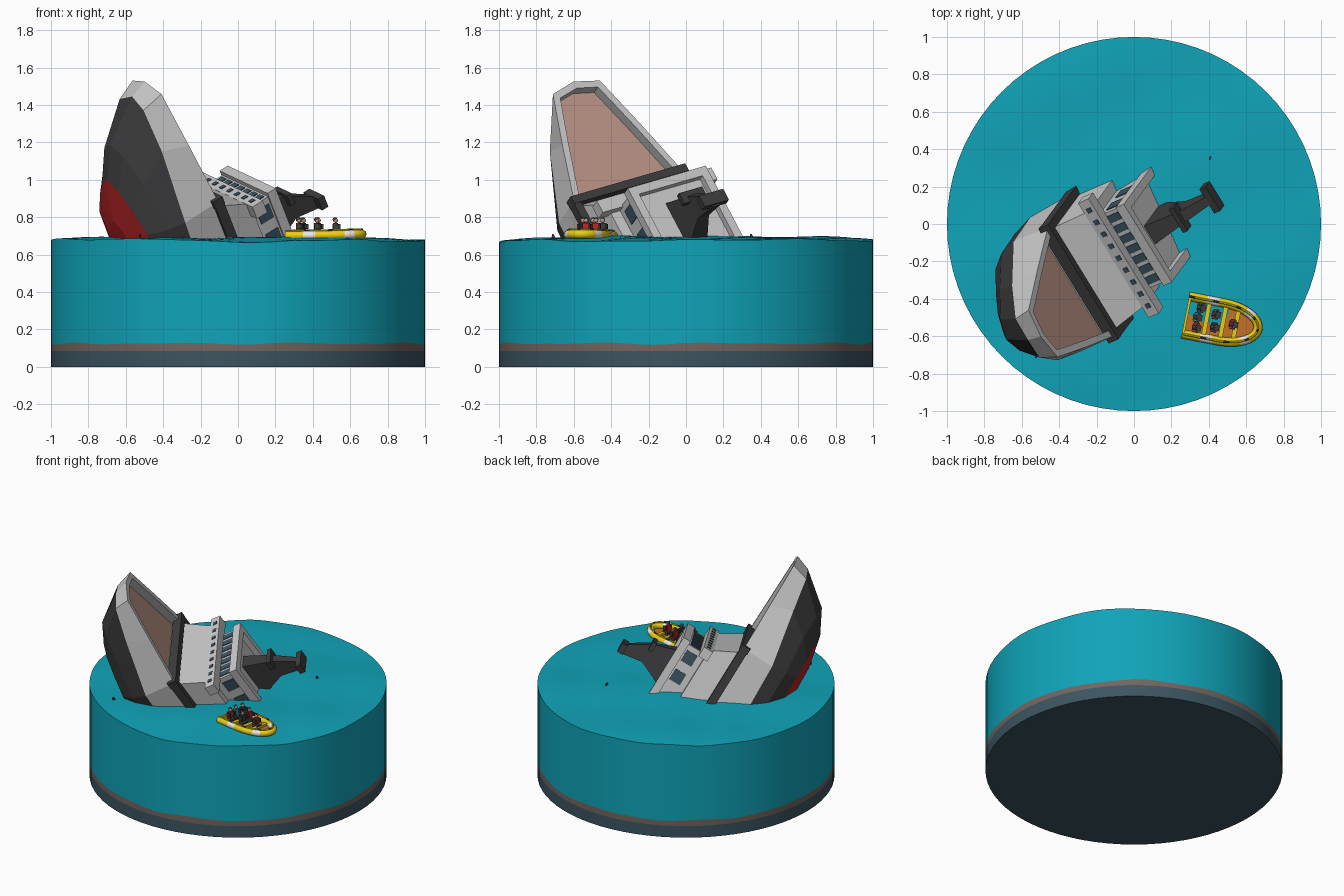
import bpy, bmesh, math
from mathutils import Matrix, Vector

if "Cube" in bpy.data.objects:
    bpy.data.objects.remove(bpy.data.objects["Cube"])

def mat(name, r, g, b):
    m = bpy.data.materials.new(name)
    m.diffuse_color = (r, g, b, 1)
    m.use_nodes = True
    m.node_tree.nodes["Principled BSDF"].inputs["Base Color"].default_value = m.diffuse_color
    return m

WATER = mat("sea_teal", 0.005, 0.37, 0.48)
SLATE = mat("slate_blue", 0.045, 0.09, 0.12)
SAND = mat("seabed_brown", 0.17, 0.13, 0.115)
GREY = mat("light_grey", 0.58, 0.58, 0.58)
DARK = mat("charcoal", 0.045, 0.045, 0.047)
RED = mat("hull_red", 0.50, 0.018, 0.02)
DECK = mat("deck_pink", 0.50, 0.30, 0.24)
YELLOW = mat("raft_yellow", 0.80, 0.62, 0.01)
WHITE = mat("white", 0.80, 0.80, 0.78)
ORANGE = mat("raft_orange", 0.55, 0.16, 0.02)

def build(name, verts, faces, mats, idx=None, M=Matrix(), smooth=False):
    me = bpy.data.meshes.new(name)
    me.from_pydata([M @ Vector(v) for v in verts], [], faces)
    for m in mats:
        me.materials.append(m)
    if idx:
        me.polygons.foreach_set("material_index", idx)
    bm = bmesh.new()
    bm.from_mesh(me)
    bmesh.ops.recalc_face_normals(bm, faces=bm.faces)
    bm.to_mesh(me)
    bm.free()
    ob = bpy.data.objects.new(name, me)
    bpy.context.collection.objects.link(ob)
    if smooth:
        bpy.ops.object.select_all(action='DESELECT')
        ob.select_set(True)
        bpy.context.view_layer.objects.active = ob
        bpy.ops.object.shade_smooth_by_angle(angle=math.radians(40))
    return ob

BOX_FACES = [(0, 1, 2, 3), (4, 7, 6, 5), (0, 4, 5, 1), (1, 5, 6, 2), (2, 6, 7, 3), (3, 7, 4, 0)]

def box(name, x, y, z, m, M, top=None):
    """Box from (min, max) ranges; top gives other x, y ranges for the upper end."""
    tx, ty = top or (x, y)
    v = [(x[0], y[0], z[0]), (x[1], y[0], z[0]), (x[1], y[1], z[0]), (x[0], y[1], z[0]),
         (tx[0], ty[0], z[1]), (tx[1], ty[0], z[1]), (tx[1], ty[1], z[1]), (tx[0], ty[1], z[1])]
    return build(name, v, BOX_FACES, [m], None, M)

# ---------- sea and base disc ----------
N = 72
def sea_z(x, y):
    r = math.hypot(x, y)
    return (0.69 - 0.012 * r ** 6 + 0.006 * math.sin(5 * x + 3 * y + 1) + 0.005 * math.sin(8 * y - 4 * x)
            + 0.003 * math.sin(13 * x + 9 * y))

def ring(r, zf):
    pts = [(r * math.cos(2 * math.pi * i / N), r * math.sin(2 * math.pi * i / N)) for i in range(N)]
    return [(x, y, zf(x, y)) for x, y in pts]

def bed_z(x, y):
    a = math.atan2(y, x)
    return 0.125 + 0.004 * math.sin(9 * a) + 0.003 * math.sin(14 * a + 1)

def stack(name, rings, m):
    v = [p for r in rings for p in r]
    f = [(k * N + i, k * N + (i + 1) % N, (k + 1) * N + (i + 1) % N, (k + 1) * N + i)
         for k in range(len(rings) - 1) for i in range(N)]
    f += [tuple(range(N)), tuple(range((len(rings) - 1) * N, len(rings) * N))]
    return build(name, v, f, [m], None, Matrix(), True)

flat = lambda z: (lambda x, y: z)
stack("base_disc", [ring(1, flat(0)), ring(1, flat(0.085))], SLATE)
stack("seabed_layer", [ring(1, flat(0.085)), ring(1, bed_z)], SAND)
stack("sea", [ring(1, bed_z)] + [ring(r / 16, sea_z) for r in range(16, 0, -1)], WATER)

# ---------- ship frame: x forward to the bow, y sideways, z up from the deck ----------
F = Vector((-0.323, -0.441, 0.838)).normalized()
S = Vector((0.51, -0.83, -0.24))
S = (S - F * S.dot(F)).normalized()
U = F.cross(S)
SHIP = Matrix((F, S, U)).transposed().to_4x4()
SHIP.translation = (-0.283, -0.308, 0.967)

# hull: half outlines per level, from the stem to the stern
LEVELS = [
    [(.667, 0, 0), (.63, .152, 0), (.33, .25, 0), (0, .35, 0), (-.7, .35, 0)],
    [(.63, 0, -.10), (.59, .125, -.12), (.38, .24, -.155), (0, .355, -.225), (-.7, .355, -.25)],
    [(.45, 0, -.32), (.40, .10, -.315), (.25, .21, -.31), (0, .32, -.33), (-.7, .33, -.34)],
    [(.28, 0, -.41), (.23, .085, -.41), (.13, .17, -.41), (0, .255, -.41), (-.7, .27, -.41)],
    [(.05, 0, -.46), (.03, .02, -.46), (0, .06, -.46), (-.1, .12, -.46), (-.7, .15, -.46)]]

def full(half):
    return [(x, -y, z) for x, y, z in reversed(half[1:])] + half

verts = [p for lv in LEVELS for p in full(lv)]
faces, idx = [], []
for k in range(4):
    for i in range(8):
        faces.append((k * 9 + i, k * 9 + i + 1, k * 9 + i + 10, k * 9 + i + 9))
        idx.append((0, 1, 1, 2)[k])
faces += [tuple(range(36, 45)), (0, 9, 18, 27, 36, 44, 35, 26, 17, 8)]
idx += [2, 1]
# bulwark rim, inner wall and sunken deck
inner = [(.625, 0, 0), (.597, .122, 0), (.32, .214, 0), (.0, .312, 0)]
b = len(verts)
verts += full(inner) + [(x, y, -.06) for x, y, z in full(inner)]
for i in range(6):
    faces += [(i + 1, i + 2, b + i + 1, b + i), (b + i, b + i + 1, b + i + 8, b + i + 7)]
    idx += [0, 0]
faces.append(tuple(range(b + 7, b + 14)))
idx.append(3)
build("hull", verts, faces, [GREY, DARK, RED, DECK], idx, SHIP)

# black fender across the deck and along both sides
box("fender_front", (-.02, .025), (-.37, .37), (-.04, .025), DARK, SHIP)
for s in (-1, 1):
    box("fender_side", (-.7, .02), sorted((s * .325, s * .37)), (-.035, .022), DARK, SHIP)

# deckhouse, bridge ledge, bridge and roof parapet
box("deckhouse", (-.75, 0), (-.335, .335), (-.06, .19), GREY, SHIP, ((-.75, -.14), (-.30, .30)))
box("bridge_ledge", (-.20, -.125), (-.37, .37), (.165, .235), GREY, SHIP)
box("bridge", (-.72, -.19), (-.24, .24), (.18, .34), GREY, SHIP)
box("roof_parapet_front", (-.215, -.165), (-.252, .252), (.325, .38), GREY, SHIP)
for s in (-1, 1):
    box("roof_parapet_side", (-.72, -.20), sorted((s * .205, s * .252)), (.325, .38), GREY, SHIP)
    for f in (-.27, -.42):
        box("side_window", (f - .042, f + .042), sorted((s * .238, s * .245)), (.232, .315), SLATE, SHIP)
for i in range(9):
    y = (i - 4) * .077
    box("ledge_window", (-.128, -.121), (y - .014, y + .014), (.187, .215), SLATE, SHIP)
for i in range(7):
    y = (i - 3) * .066
    box("bridge_window", (-.192, -.185), (y - .022, y + .022), (.238, .312), SLATE, SHIP)

# mast with two cross bars
box("mast_base", (-.58, -.29), (-.06, .06), (.33, .52), DARK, SHIP, ((-.50, -.36), (-.035, .035)))
box("mast_top", (-.50, -.36), (-.035, .035), (.52, .69), DARK, SHIP, ((-.53, -.465), (-.022, .022)))
box("mast_bar_low", (-.40, -.335), (-.075, .075), (.50, .53), DARK, SHIP)
box("mast_bar_high", (-.52, -.45), (-.078, .078), (.66, .70), DARK, SHIP)

# ---------- life raft: x forward, y sideways ----------
RAFT = Matrix.Translation((.275, -.487, .692)) @ Matrix.Rotation(math.radians(-11), 4, 'Z')
half = [(.197 * i / 6, .102) for i in range(6)]
half += [(.197 + .198 * math.sin(a), .102 * math.cos(a)) for a in [i * math.pi / 20 for i in range(11)]]
path = half + [(x, -y) for x, y in reversed(half[:-1])]

def tube(name, r, z0, mats, rule, sides=10):
    v, f, ix, n = [], [], [], len(path)
    for i, (x, y) in enumerate(path):
        p, q = path[max(i - 1, 0)], path[min(i + 1, n - 1)]
        t = Vector((q[0] - p[0], q[1] - p[1], 0)).normalized()
        side = Vector((t.y, -t.x, 0))
        c = Vector((x, y, z0 + .05 * x * x))
        for k in range(sides):
            a = 2 * math.pi * k / sides
            v.append(c + side * r * math.cos(a) + Vector((0, 0, r * math.sin(a))))
    for i in range(n - 1):
        for k in range(sides):
            k2 = (k + 1) % sides
            f.append((i * sides + k, i * sides + k2, (i + 1) * sides + k2, (i + 1) * sides + k))
            ix.append(rule(i))
    f += [tuple(range(sides)), tuple(range((n - 1) * sides, n * sides))]
    build(name, v, f, mats, ix + [0, 0], RAFT, True)

patches = (3, 4, 10, 11, 20, 21, 27, 28)
tube("raft_tube", .024, .010, [YELLOW, WHITE], lambda i: int(i in patches))
tube("raft_rope", .006, .036, [YELLOW, DARK], lambda i: int(i % 4 == 0), 6)
floor = [(x, y, z) for z in (-.004, .006) for x, y in path]
n = len(path)
build("raft_floor", floor, [tuple(range(n)), tuple(range(n, 2 * n))] +
      [(i, (i + 1) % n, n + (i + 1) % n, n + i) for i in range(n)], [ORANGE], None, RAFT)
box("raft_transom", (.0, .014), (-.1, .1), (-.004, .034), YELLOW, RAFT)
for x in (.115, .205, .275):
    box("raft_seat", (x - .012, x + .012), (-.085, .085), (.008, .024), YELLOW, RAFT)

# survivors: seated legs, torso, arms, head and hair
def ball(name, c, r, m):
    bm = bmesh.new()
    bmesh.ops.create_icosphere(bm, subdivisions=2, radius=r)
    v = [Vector(c) + p.co for p in bm.verts]
    f = [[p.index for p in fc.verts] for fc in bm.faces]
    bm.free()
    build(name, v, f, [m], None, RAFT, True)

people = [(.06, -.055, RED), (.055, .0, WATER), (.065, .055, DARK),
          (.155, -.035, DARK), (.15, .035, RED), (.25, 0, RED)]
for x, y, vest in people:
    box("survivor_legs", (x - .012, x + .036), (y - .017, y + .017), (.006, .034), DARK, RAFT)
    box("survivor_torso", (x - .012, x + .012), (y - .017, y + .017), (.03, .078), vest, RAFT,
        ((x - .01, x + .01), (y - .02, y + .02)))
    for s in (-1, 1):
        box("survivor_arm", (x - .007, x + .024), sorted((y + s * .018, y + s * .027)), (.045, .072), DARK, RAFT)
    ball("survivor_head", (x + .002, y, .09), .0125, DECK)
    ball("survivor_hair", (x - .002, y, .096), .0125, DARK)

# ---------- small fins breaking the water ----------
for x, y in ((.41, .36), (-.52, -.70)):
    M = Matrix.Translation((x, y, .68)) @ Matrix.Rotation(math.radians(70), 4, 'Z')
    box("fin", (-.018, .018), (-.004, .004), (-.02, .03), DARK, M, ((-.018, -.010), (-.002, .002)))
